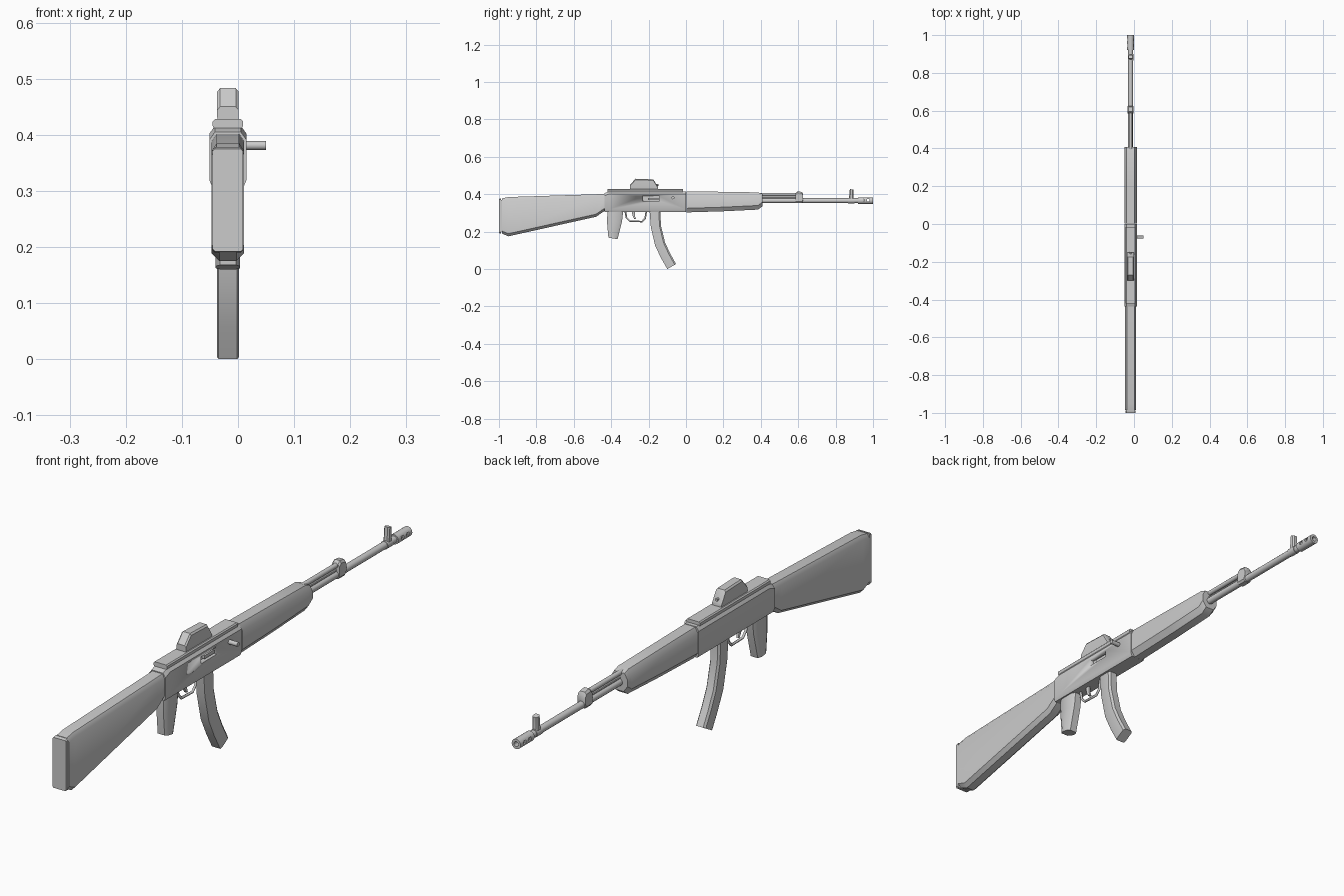
import bpy, bmesh, math
from mathutils import Vector

CX = -0.018  # centre plane of the body

cube = bpy.data.objects.get("Cube")
if cube:
    bpy.data.objects.remove(cube, do_unlink=True)

metal = bpy.data.materials.new("plain_grey")
metal.use_nodes = True
GREY = (0.6, 0.6, 0.6, 1)
metal.diffuse_color = GREY
metal.node_tree.nodes["Principled BSDF"].inputs["Base Color"].default_value = GREY


def finish(ob, angle=35):
    ob.data.materials.clear()
    ob.data.materials.append(metal)
    bpy.ops.object.select_all(action="DESELECT")
    ob.select_set(True)
    bpy.context.view_layer.objects.active = ob
    bpy.ops.object.shade_smooth_by_angle(angle=math.radians(angle))
    return ob


def loft(name, stations, half, ca=0.01, cb=0.01, depth=0.012, x=CX, angle=35):
    """Octagonal tube through (y, z, y, z) station pairs; ca, cb chamfer the two ends."""
    bm = bmesh.new()
    rings = []
    for y0, z0, y1, z1 in stations:
        a, b = Vector((x, y0, z0)), Vector((x, y1, z1))
        d = (b - a).normalized()
        side = Vector((1, 0, 0))
        right = [a + side * (half - ca), a + side * half + d * depth,
                 b + side * half - d * depth, b + side * (half - cb)]
        left = [Vector((2 * x - p.x, p.y, p.z)) for p in reversed(right)]
        rings.append([bm.verts.new(p) for p in right + left])
    for r, s in zip(rings, rings[1:]):
        for i in range(8):
            j = (i + 1) % 8
            bm.faces.new((r[i], r[j], s[j], s[i]))
    bm.faces.new(rings[0])
    bm.faces.new(rings[-1][::-1])
    bmesh.ops.recalc_face_normals(bm, faces=bm.faces)
    me = bpy.data.meshes.new(name)
    bm.to_mesh(me)
    bm.free()
    ob = bpy.data.objects.new(name, me)
    bpy.context.collection.objects.link(ob)
    return finish(ob, angle)


def rod(name, start, end, radius, sides=12):
    a, b = Vector(start), Vector(end)
    bpy.ops.mesh.primitive_cylinder_add(vertices=sides, radius=radius,
                                        depth=(b - a).length, location=(a + b) / 2)
    ob = bpy.context.object
    ob.name = name
    ob.rotation_euler = (b - a).to_track_quat("Z", "Y").to_euler()
    return finish(ob)


def box(name, centre, size):
    bpy.ops.mesh.primitive_cube_add(size=1, location=centre)
    ob = bpy.context.object
    ob.name = name
    ob.scale = size
    bpy.ops.object.transform_apply(location=False, rotation=False, scale=True)
    return finish(ob)


def cut(target, cutter):
    mod = target.modifiers.new("cut", "BOOLEAN")
    mod.object = cutter
    mod.solver = "EXACT"
    bpy.context.view_layer.objects.active = target
    bpy.ops.object.modifier_apply(modifier="cut")
    bpy.data.objects.remove(cutter, do_unlink=True)


def upright(*rows):
    """Stations standing straight up, from (y, bottom, top) rows."""
    return [(y, lo, y, hi) for y, lo, hi in rows]


# Stock and butt plate
loft("stock", upright((-0.985, 0.19, 0.378), (-0.95, 0.175, 0.385),
                      (-0.48, 0.28, 0.4), (-0.43, 0.315, 0.402)),
     0.029, 0.014, 0.009, 0.014)
loft("butt_plate", upright((-1, 0.192, 0.375), (-0.988, 0.19, 0.378)),
     0.027, 0.004, 0.004, 0.004)
box("butt_spacer", (CX, -0.985, 0.285), (0.046, 0.012, 0.17))

# Receiver with the ejection port cut in its left side
receiver = loft("receiver", upright((-0.437, 0.305, 0.405), (-0.41, 0.305, 0.416),
                                    (0, 0.305, 0.416)),
                0.033, 0.006, 0.01, 0.014)
cut(receiver, box("port_cutter", (0.012, -0.188, 0.377), (0.03, 0.09, 0.026)))
box("bolt", (0.003, -0.175, 0.374), (0.01, 0.055, 0.012))
rod("bolt_handle", (0, -0.07, 0.381), (0.05, -0.07, 0.381), 0.008)

# Top rail and compact sight
loft("top_rail", upright((-0.42, 0.412, 0.428), (-0.015, 0.412, 0.428)),
     0.027, 0.002, 0.004, 0.004)
loft("sight_housing", upright((-0.3, 0.425, 0.45), (-0.27, 0.425, 0.483),
                              (-0.175, 0.425, 0.48), (-0.15, 0.425, 0.44)),
     0.019, 0.001, 0.005, 0.006)
rod("sight_lens", (CX, -0.16, 0.45), (CX, -0.148, 0.45), 0.005, 8)

# Handguard
loft("handguard", upright((0.003, 0.303, 0.416), (0.2, 0.309, 0.413),
                          (0.385, 0.318, 0.41), (0.408, 0.335, 0.402)),
     0.033, 0.016, 0.012, 0.022)

# Barrel, gas tube and its block
rod("barrel", (CX, 0.38, 0.366), (CX, 0.95, 0.366), 0.013)
rod("gas_tube", (CX, 0.38, 0.399), (CX, 0.61, 0.399), 0.009)
rod("cleaning_rod", (CX, 0.38, 0.382), (CX, 0.6, 0.382), 0.005, 8)
loft("gas_block", upright((0.585, 0.352, 0.405), (0.595, 0.352, 0.416),
                          (0.62, 0.352, 0.412), (0.626, 0.365, 0.4)),
     0.016, 0.006, 0.006, 0.008)

# Front sight post
loft("front_sight", [(0.87, 0.362, 0.898, 0.362), (0.873, 0.395, 0.895, 0.395),
                     (0.876, 0.428, 0.896, 0.424)], 0.011, 0.005, 0.005, 0.005)
rod("front_sight_collar", (CX, 0.865, 0.366), (CX, 0.9, 0.366), 0.015)

# Muzzle brake with a bore and side slots
muzzle = rod("muzzle_brake", (CX, 0.92, 0.366), (CX, 1, 0.366), 0.018, 16)
cut(muzzle, rod("bore_cutter", (CX, 0.952, 0.366), (CX, 1.02, 0.366), 0.009))
for y in (0.945, 0.975):
    cut(muzzle, box("slot_cutter", (CX, y, 0.368), (0.06, 0.014, 0.012)))
finish(muzzle)

# Pistol grip and curved magazine
loft("pistol_grip", [(-0.42, 0.315, -0.335, 0.315), (-0.422, 0.25, -0.342, 0.255),
                     (-0.415, 0.168, -0.366, 0.16)], 0.022, 0.008, 0.008, 0.014)
loft("magazine", [(-0.195, 0.315, -0.137, 0.315), (-0.188, 0.225, -0.134, 0.232),
                  (-0.165, 0.125, -0.112, 0.142), (-0.133, 0.058, -0.083, 0.08),
                  (-0.1, 0, -0.053, 0.027)], 0.0195, 0.003, 0.006, 0.008)

# Trigger guard as a bent strip, and the trigger
curve = bpy.data.curves.new("trigger_guard", "CURVE")
curve.dimensions = "3D"
curve.bevel_depth = 0.005
curve.bevel_resolution = 1
path = [(-0.325, 0.31), (-0.318, 0.275), (-0.3, 0.256), (-0.235, 0.254),
        (-0.218, 0.272), (-0.212, 0.31)]
spline = curve.splines.new("POLY")
spline.points.add(len(path) - 1)
for point, (y, z) in zip(spline.points, path):
    point.co = (CX, y, z, 1)
guard = bpy.data.objects.new("trigger_guard", curve)
curve.materials.append(metal)
bpy.context.collection.objects.link(guard)
loft("trigger", [(-0.29, 0.31, -0.272, 0.31), (-0.286, 0.285, -0.273, 0.285),
                 (-0.277, 0.268, -0.268, 0.268)], 0.006, 0.002, 0.002, 0.003)
